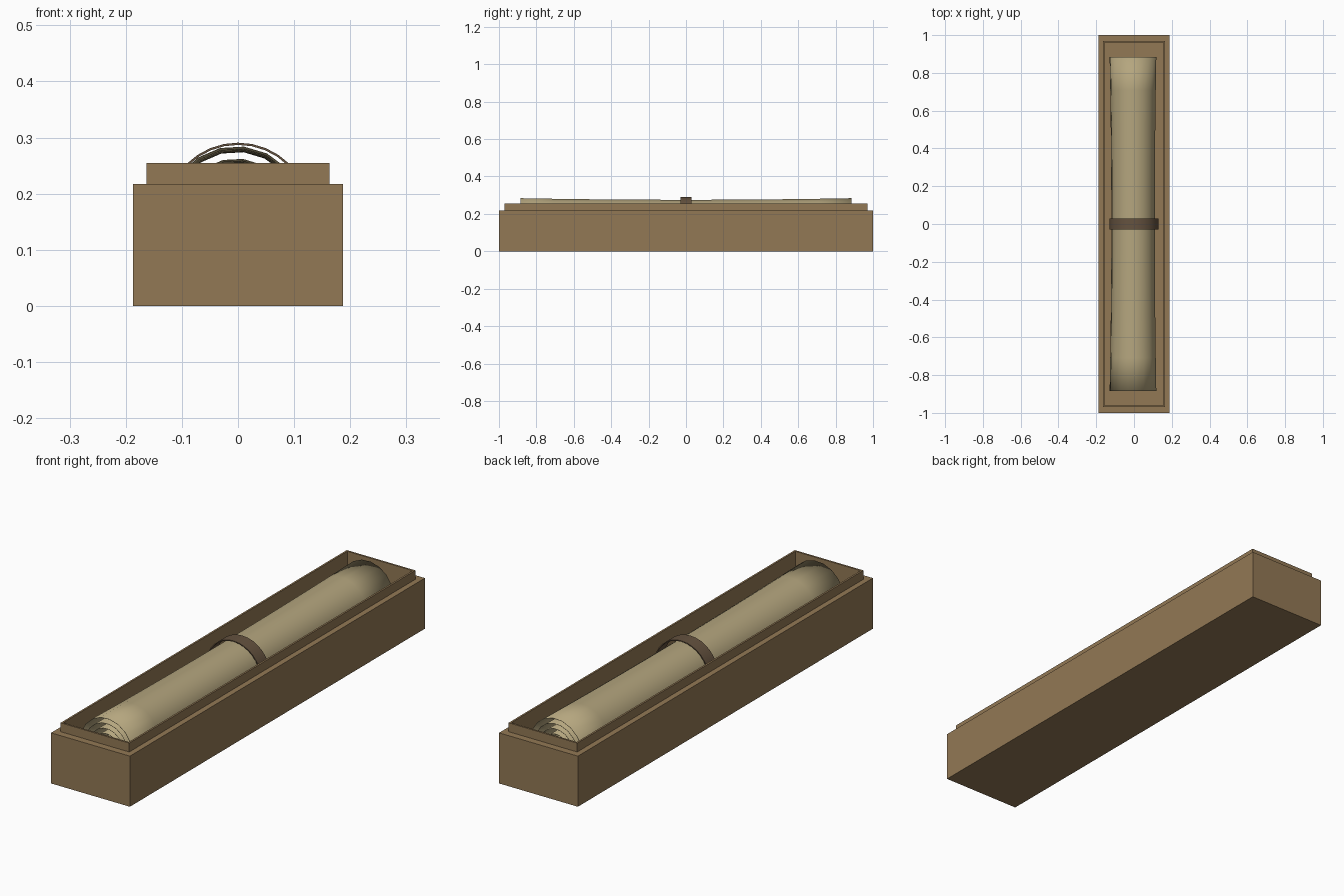
import bpy, bmesh, math

if "Cube" in bpy.data.objects:
    bpy.data.objects.remove(bpy.data.objects["Cube"])

AXIS_Z = 0.161  # height of the scroll's axis


def material(name, rgb):
    m = bpy.data.materials.new(name)
    m.diffuse_color = (*rgb, 1)
    m.use_nodes = True
    m.node_tree.nodes["Principled BSDF"].inputs["Base Color"].default_value = m.diffuse_color
    return m


def finish(name, bm, mat, smooth=False):
    bmesh.ops.recalc_face_normals(bm, faces=bm.faces)
    me = bpy.data.meshes.new(name)
    bm.to_mesh(me)
    bm.free()
    ob = bpy.data.objects.new(name, me)
    bpy.context.collection.objects.link(ob)
    me.materials.append(mat)
    if smooth:
        bpy.ops.object.select_all(action='DESELECT')
        ob.select_set(True)
        bpy.context.view_layer.objects.active = ob
        bpy.ops.object.shade_smooth_by_angle(angle=math.radians(40))
    return ob


def bridge(bm, a, b, closed):
    n = len(a)
    for i in range(n if closed else n - 1):
        j = (i + 1) % n
        bm.faces.new((a[i], a[j], b[j], b[i]))


wood = material("wood", (0.29, 0.19, 0.09))
paper = material("parchment", (0.46, 0.38, 0.21))
leather = material("leather", (0.13, 0.085, 0.05))

# Box: rectangular rings running up the outside, over the lip and down inside
bm = bmesh.new()
rings = []
for x, y, z in [(0.187, 1, 0), (0.187, 1, 0.217), (0.163, 0.97, 0.217),
                (0.163, 0.97, 0.255), (0.155, 0.962, 0.255), (0.155, 0.962, 0.028)]:
    rings.append([bm.verts.new((sx * x, sy * y, z))
                  for sx, sy in ((-1, -1), (1, -1), (1, 1), (-1, 1))])
for a, b in zip(rings, rings[1:]):
    bridge(bm, a, b, True)
bm.faces.new(rings[0])
bm.faces.new(rings[-1])
finish("scroll_box", bm, wood)

# Scroll: spiral sheet, slightly waisted along its length
bm = bmesh.new()
TURNS, SEG, ROWS = 5, 18, 10
rows = []
for k in range(ROWS + 1):
    t = 2 * k / ROWS - 1
    waist = 0.93 + 0.07 * t * t
    row = []
    for i in range(TURNS * SEG + 1):
        a = math.radians(205) - 2 * math.pi * i / SEG
        r = (0.130 - 0.022 * i / SEG) * waist
        row.append(bm.verts.new((r * math.cos(a), 0.885 * t, AXIS_Z + r * math.sin(a))))
    rows.append(row)
for a, b in zip(rows, rows[1:]):
    bridge(bm, a, b, False)
scroll = finish("rolled_scroll", bm, paper, True)
mod = scroll.modifiers.new("thickness", 'SOLIDIFY')
mod.thickness = 0.0015
mod.offset = 0

# Band: thin ring around the middle of the scroll
bm = bmesh.new()
loops = []
for r, y in [(0.130, -0.03), (0.130, 0.03), (0.126, 0.03), (0.126, -0.03)]:
    loops.append([bm.verts.new((r * math.cos(2 * math.pi * i / 32), y,
                                AXIS_Z + r * math.sin(2 * math.pi * i / 32)))
                  for i in range(32)])
for i in range(4):
    bridge(bm, loops[i], loops[(i + 1) % 4], True)
finish("scroll_band", bm, leather, True)
